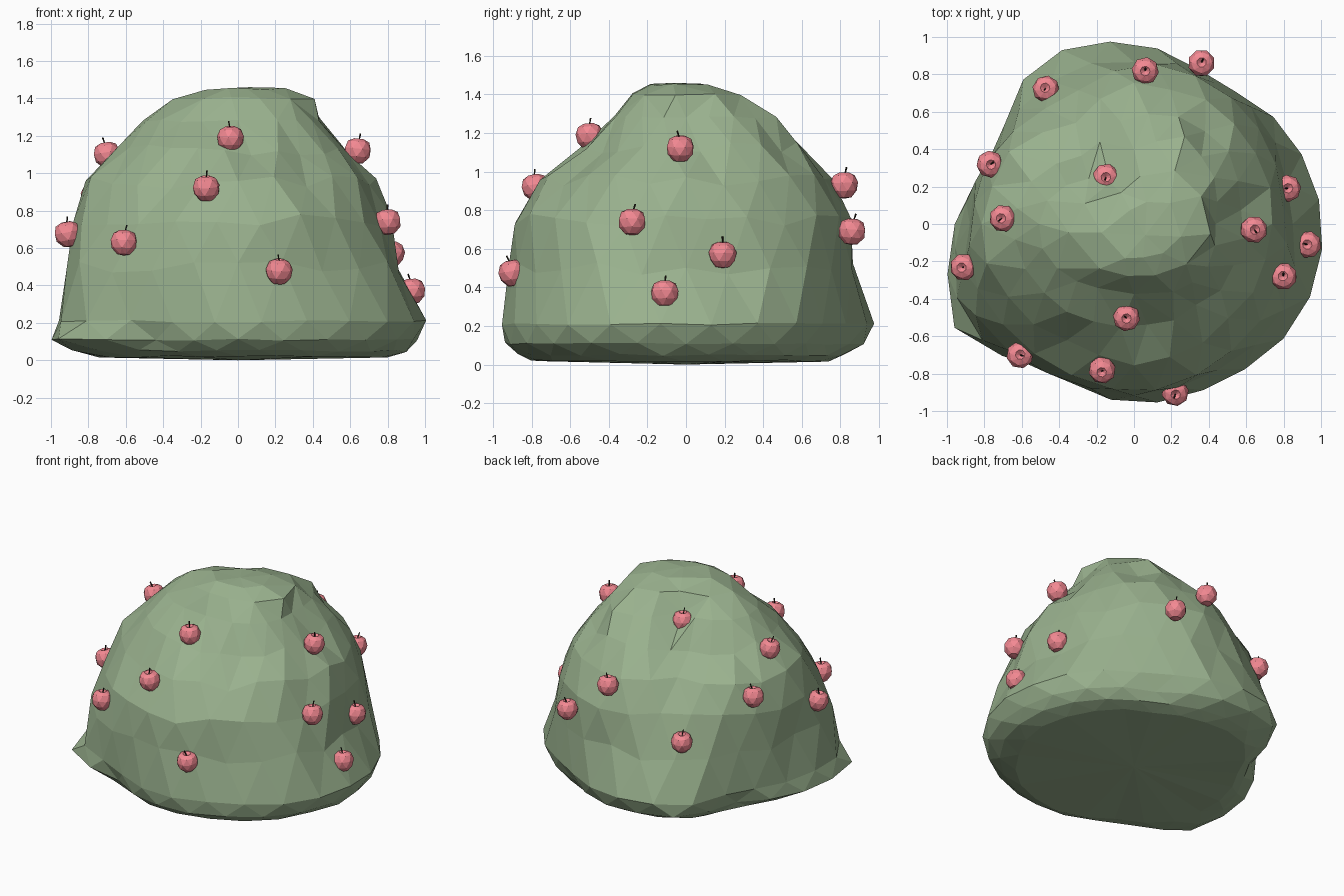
import bpy, bmesh, random
from math import sin, cos, pi
from mathutils import Vector, Matrix

if "Cube" in bpy.data.objects:
    bpy.data.objects.remove(bpy.data.objects["Cube"])
random.seed(4)

def material(name, color):
    m = bpy.data.materials.new(name)
    m.diffuse_color = (*color, 1)
    m.use_nodes = True
    m.node_tree.nodes["Principled BSDF"].inputs["Base Color"].default_value = m.diffuse_color
    return m

LEAF = material("leaf_green", (0.32, 0.44, 0.27))
RED = material("fruit_red", (0.90, 0.25, 0.29))
DARK = material("stem_dark", (0.02, 0.015, 0.01))

def finish(bm, name, mat):
    bmesh.ops.recalc_face_normals(bm, faces=bm.faces)
    me = bpy.data.meshes.new(name)
    bm.to_mesh(me)
    bm.free()
    me.materials.append(mat)
    ob = bpy.data.objects.new(name, me)
    bpy.context.collection.objects.link(ob)
    return ob

def skin(bm, rings, bottom, top):
    """Triangulated skin through staggered rings, closed by two poles."""
    n = len(rings[0])
    vs = [[bm.verts.new(p) for p in r] for r in rings]
    for k in range(len(vs) - 1):
        a, b = vs[k], vs[k + 1]
        for i in range(n):
            j = (i + 1) % n
            if k % 2 == 0:      # upper ring is turned half a step
                bm.faces.new((a[i], a[j], b[i]))
                bm.faces.new((a[j], b[j], b[i]))
            else:
                bm.faces.new((a[i], a[j], b[j]))
                bm.faces.new((a[i], b[j], b[i]))
    for ring, p in ((vs[0], bottom), (vs[-1], top)):
        c = bm.verts.new(p)
        for i in range(n):
            bm.faces.new((ring[i], ring[(i + 1) % n], c))
    return vs

# Bush: height -> radius every 30 degrees, counter-clockwise from +x
OUTLINE = {
    0.02: (.80, .76, .70, .74, .78, .70, .74, .80, .74, .80, .80, .78),
    0.05: (.91, .86, .78, .82, .86, .74, .84, 1.0, .82, .88, .88, .90),
    0.11: (.96, .92, .83, .92, .98, .79, .96, 1.11, .88, .94, .95, .98),
    0.21: (1.01, .96, .87, .97, 1.02, .82, .93, 1.06, .90, .96, .96, 1.02),
    0.50: (.85, .87, .88, .88, .88, .84, .89, .98, .91, .92, .91, .92),
    0.75: (.80, .83, .87, .84, .76, .84, .87, .91, .85, .90, .87, .85),
    0.95: (.73, .75, .76, .75, .63, .76, .82, .78, .72, .75, .73, .72),
    1.12: (.58, .62, .64, .59, .42, .58, .66, .61, .57, .54, .55, .58),
    1.28: (.44, .51, .53, .40, .24, .42, .52, .47, .39, .38, .41, .45),
    1.40: (.41, .40, .34, .22, .15, .26, .35, .36, .29, .28, .31, .37),
    1.45: (.27, .23, .15, .10, .08, .10, .15, .18, .18, .19, .20, .26),
}
SEG = 24
rings = []
for k, (z, radii) in enumerate(OUTLINE.items()):
    ring = []
    for i in range(SEG):
        u = (i + (0.5 if k % 2 else 0)) / SEG * 12
        a, f = int(u) % 12, u % 1
        r = radii[a] * (1 - f) + radii[(a + 1) % 12] * f
        wob = 0.015 if z > 0.3 else 0.003
        r += random.uniform(-wob, wob)
        dz = random.uniform(-1, 1) * (0.035 if 0.3 < z < 1.2 else 0.006)
        t = u / 12 * 2 * pi
        ring.append((r * cos(t), r * sin(t), max(0, z + dz)))
    rings.append(ring)
bm = bmesh.new()
loops = skin(bm, rings, (0, 0, 0), (0.06, -0.06, 1.46))
# fewer, larger facets towards the crown: merge close neighbours within each ring
for loop in loops[-4:]:
    bmesh.ops.remove_doubles(bm, verts=loop, dist=0.11)
crown = [f for f in bm.faces if min(v.co.z for v in f.verts) > 0.9]
bmesh.ops.beautify_fill(bm, faces=crown, edges=list({e for f in crown for e in f.edges}),
                        method='ANGLE')
finish(bm, "bush", LEAF)

# Fruits: upright, each slightly tilted, with a dimple and a short stem
PROFILE = ((.036, -.064), (.066, -.030), (.073, .012), (.057, .050), (.026, .065))
SPOTS = ((-.04, -.50, 1.185), (-.17, -.78, .92), (-.61, -.70, .63), (.22, -.90, .475),
         (-.91, -.23, .675), (-.70, .03, 1.10), (.64, -.03, 1.12), (.80, -.28, .74),
         (.93, -.11, .37), (.82, .19, .57), (-.15, .25, 1.24), (-.47, .72, .615),
         (-.77, .32, .877), (.06, .82, .93), (.36, .86, .69))
for n, spot in enumerate(SPOTS, 1):
    out = Vector((spot[0], spot[1], 0)).normalized()
    tilt = Vector((-out.y, out.x, 0))
    mat = (Matrix.Translation(spot) @ Matrix.Rotation(random.uniform(-.1, .2), 4, tilt)
           @ Matrix.Rotation(random.uniform(0, 6), 4, 'Z'))
    bm = bmesh.new()
    skin(bm, [[(r * cos((i + k % 2 / 2) * pi / 4), r * sin((i + k % 2 / 2) * pi / 4), z)
               for i in range(8)] for k, (r, z) in enumerate(PROFILE)],
         (0, 0, -.070), (0, 0, .045))
    finish(bm, f"fruit_{n}", RED).matrix_world = mat
    bm = bmesh.new()
    bmesh.ops.create_cone(bm, cap_ends=True, segments=4, radius1=.003, radius2=.005, depth=.055,
                          matrix=Matrix.Translation((.008, 0, .066)) @ Matrix.Rotation(.3, 4, 'Y'))
    finish(bm, f"stem_{n}", DARK).matrix_world = mat
